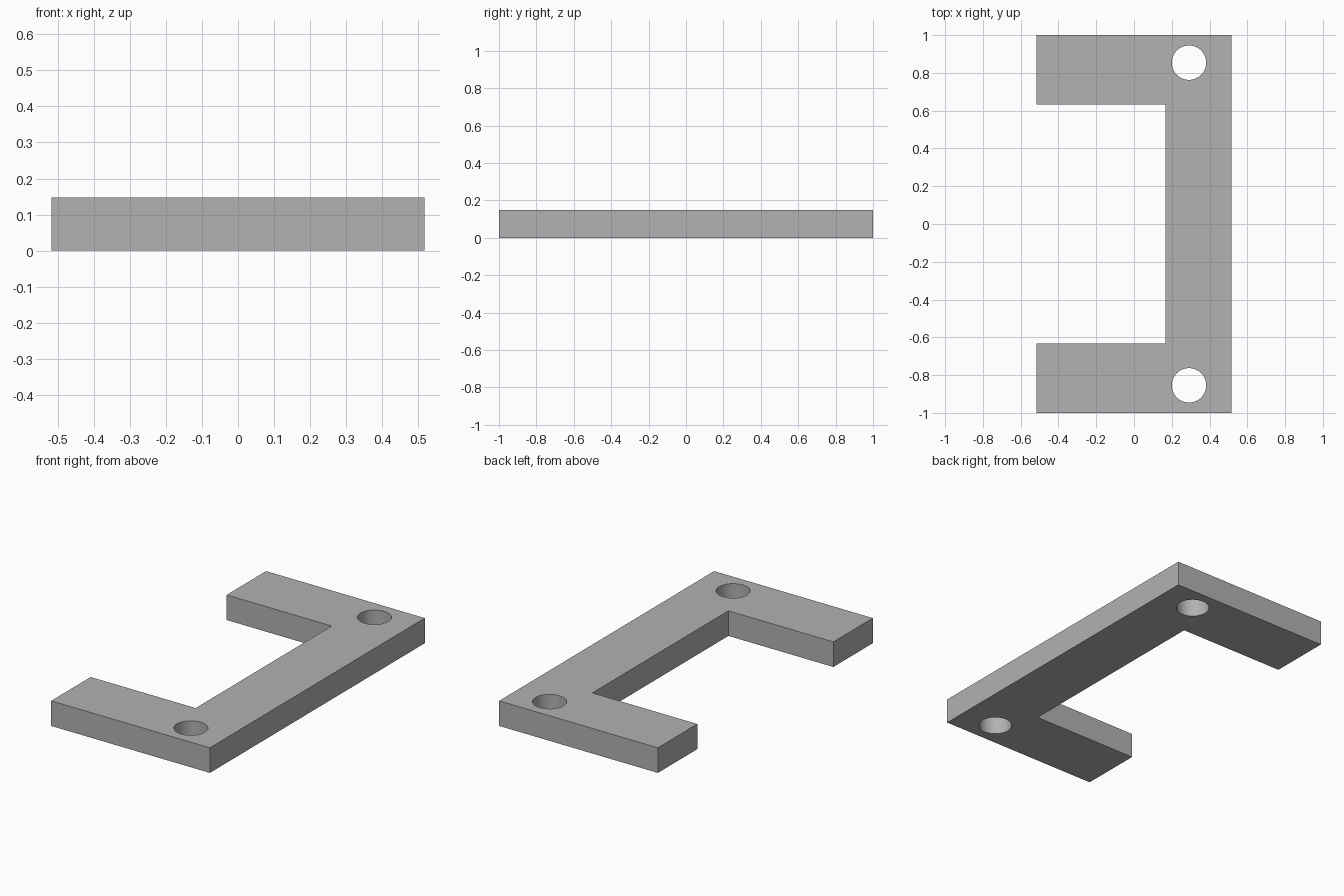
import bpy
import bmesh
import math

HALF_X, HALF_Y, HEIGHT = 0.517, 1.0, 0.148
INNER_X, INNER_Y = 0.167, 0.633
HOLE_X, HOLE_Y, HOLE_R = 0.291, 0.854, 0.091

cube = bpy.data.objects.get("Cube")
if cube:
    bpy.data.objects.remove(cube, do_unlink=True)

grey = bpy.data.materials.new("plain grey")
grey.use_nodes = True
colour = (0.445, 0.445, 0.445, 1)
grey.diffuse_color = colour
grey.node_tree.nodes["Principled BSDF"].inputs["Base Color"].default_value = colour

# C-shaped plate, extruded from its outline
outline = [(-HALF_X, -HALF_Y), (HALF_X, -HALF_Y), (HALF_X, HALF_Y), (-HALF_X, HALF_Y),
           (-HALF_X, INNER_Y), (INNER_X, INNER_Y), (INNER_X, -INNER_Y), (-HALF_X, -INNER_Y)]
bm = bmesh.new()
base = bm.faces.new([bm.verts.new((x, y, 0)) for x, y in outline])
top = bmesh.ops.extrude_face_region(bm, geom=[base])["geom"]
bmesh.ops.translate(bm, vec=(0, 0, HEIGHT),
                    verts=[v for v in top if isinstance(v, bmesh.types.BMVert)])
bmesh.ops.recalc_face_normals(bm, faces=bm.faces)
mesh = bpy.data.meshes.new("bracket_plate")
bm.to_mesh(mesh)
bm.free()
mesh.materials.append(grey)
plate = bpy.data.objects.new("bracket_plate", mesh)
bpy.context.collection.objects.link(plate)

# Round through-holes at the two corners
for side, name in ((-1, "front"), (1, "back")):
    bpy.ops.mesh.primitive_cylinder_add(vertices=64, radius=HOLE_R, depth=HEIGHT * 3,
                                        location=(HOLE_X, side * HOLE_Y, HEIGHT / 2))
    cutter = bpy.context.object
    cutter.name = name + "_hole_cutter"
    cutter.data.materials.append(grey)
    cutter.hide_render = True
    cut = plate.modifiers.new(name + "_hole", "BOOLEAN")
    cut.operation = "DIFFERENCE"
    cut.solver = "EXACT"
    cut.object = cutter
    bpy.ops.object.select_all(action="DESELECT")
    plate.select_set(True)
    bpy.context.view_layer.objects.active = plate
    bpy.ops.object.modifier_apply(modifier=cut.name)
    bpy.data.objects.remove(cutter, do_unlink=True)

bpy.ops.object.shade_smooth_by_angle(angle=math.radians(30))
